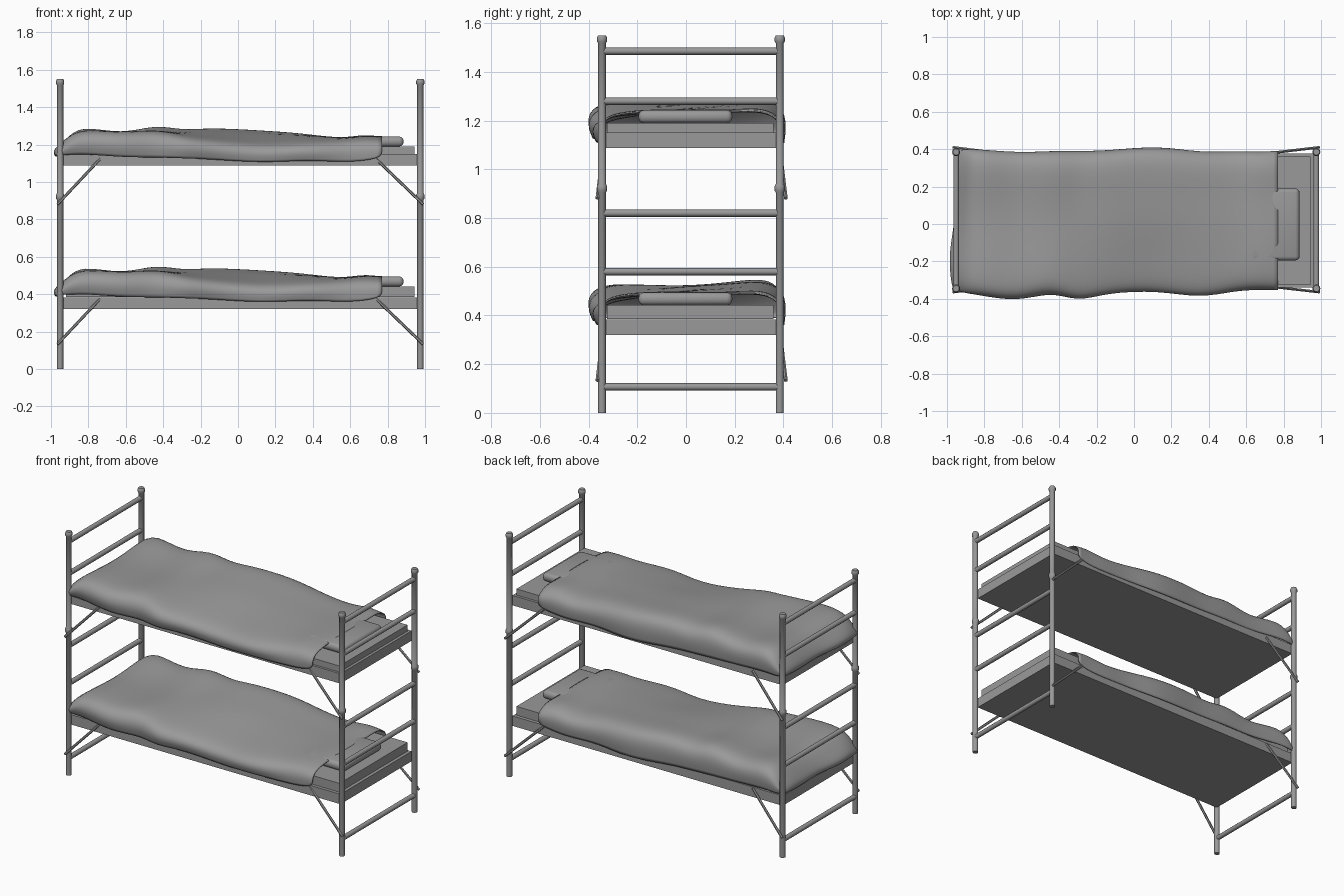
import bpy, bmesh, math, random
from mathutils import Vector

if "Cube" in bpy.data.objects:
    bpy.data.objects.remove(bpy.data.objects["Cube"], do_unlink=True)

grey = bpy.data.materials.new("plain grey")
grey.use_nodes = True
shade = (0.32, 0.32, 0.32, 1)
grey.diffuse_color = shade
grey.node_tree.nodes["Principled BSDF"].inputs["Base Color"].default_value = shade

LEFT, RIGHT, FRONT, BACK = -0.951, 0.975, -0.345, 0.385
MIDDLE = (FRONT + BACK) / 2


def finish(name, bm, smooth=False):
    mesh = bpy.data.meshes.new(name)
    bm.to_mesh(mesh)
    bm.free()
    obj = bpy.data.objects.new(name, mesh)
    bpy.context.collection.objects.link(obj)
    mesh.materials.append(grey)
    if smooth:
        bpy.ops.object.select_all(action="DESELECT")
        obj.select_set(True)
        bpy.context.view_layer.objects.active = obj
        bpy.ops.object.shade_smooth_by_angle(angle=math.radians(50))
    return obj


def box(name, x, y, z, bevel=0, segments=1):
    bm = bmesh.new()
    bmesh.ops.create_cube(bm, size=1)
    for v in bm.verts:
        for i, (low, high) in enumerate((x, y, z)):
            v.co[i] = low if v.co[i] < 0 else high
    if bevel:
        bmesh.ops.bevel(bm, geom=bm.edges[:], offset=bevel, segments=segments,
                        profile=0.5, affect="EDGES")
    return finish(name, bm, bevel > 0)


def tube(name, start, end, radius, sides=10):
    start, end = Vector(start), Vector(end)
    bm = bmesh.new()
    bmesh.ops.create_cone(bm, cap_ends=True, segments=sides, radius1=radius,
                          radius2=radius, depth=(end - start).length)
    turn = (end - start).to_track_quat("Z", "Y")
    for v in bm.verts:
        v.co = turn @ v.co + (start + end) / 2
    return finish(name, bm, True)


def lathe(name, x, y, profile, sides=10):
    bm = bmesh.new()
    rings = [[bm.verts.new((x + r * math.cos(math.tau * i / sides),
                            y + r * math.sin(math.tau * i / sides), z))
              for i in range(sides)] for r, z in profile]
    for a, b in zip(rings, rings[1:]):
        for i in range(sides):
            j = (i + 1) % sides
            bm.faces.new((a[i], a[j], b[j], b[i]))
    bm.faces.new(rings[0][::-1])
    bm.faces.new(rings[-1])
    return finish(name, bm, True)


# Posts with a collar at the stacking joint and a faceted cap
post_profile = [(0.017, 0), (0.017, 0.905), (0.022, 0.912), (0.022, 0.932),
                (0.017, 0.94), (0.017, 1.518), (0.022, 1.525),
                (0.022, 1.54), (0.017, 1.55)]
for end, x in (("foot", LEFT), ("head", RIGHT)):
    for side, y in (("right", FRONT), ("left", BACK)):
        lathe(f"{end}_{side}_post", x, y, post_profile)
    # Ladder rails across each end
    for z in (0.107, 0.58, 0.82, 1.28, 1.485):
        tube(f"{end}_rail", (x, FRONT, z), (x, BACK, z), 0.015)

# Blanket stations from foot to head, heights relative to the bedding base:
# x, front edge y, back edge y, hem z, front top z, middle top z, back top z
STATIONS = [
    (-0.975, -0.34, 0.38, 0.08, 0.09, 0.09, 0.09),
    (-0.92, -0.37, 0.40, 0.07, 0.16, 0.15, 0.16),
    (-0.84, -0.38, 0.40, 0.08, 0.21, 0.20, 0.235),
    (-0.62, -0.42, 0.38, 0.06, 0.185, 0.18, 0.18),
    (-0.44, -0.36, 0.39, 0.06, 0.20, 0.20, 0.24),
    (-0.30, -0.42, 0.39, 0.055, 0.17, 0.19, 0.195),
    (-0.15, -0.37, 0.39, 0.05, 0.155, 0.20, 0.22),
    (0.13, -0.355, 0.42, 0.03, 0.125, 0.18, 0.20),
    (0.35, -0.40, 0.38, 0.045, 0.14, 0.18, 0.18),
    (0.55, -0.355, 0.39, 0.035, 0.145, 0.165, 0.155),
    (0.67, -0.35, 0.385, 0.04, 0.16, 0.18, 0.18),
    (0.77, -0.35, 0.39, 0.06, 0.155, 0.175, 0.16)]
# Ragged line of the foot hem, from front to back
FOOT_SHIFT = [0, 0, -0.01, -0.02, -0.025, 0.01, 0, 0, 0.015, 0.02, 0.02]


def blanket(name, base):
    random.seed(4)
    bm = bmesh.new()
    rows = []
    for k, (x, yf, yb, hem, zf, zm, zb) in enumerate(STATIONS):
        section = [(min(yf + 0.02, -0.35), hem), (yf - 0.005, hem + (zf - hem) * 0.45),
                   (yf + 0.015, zf - 0.015), (yf + 0.08, zf + 0.01),
                   (-0.14, (zf + zm) / 2 + 0.005), (MIDDLE, zm), (0.17, (zm + zb) / 2),
                   (yb - 0.08, zb + 0.01), (yb - 0.01, zb - 0.02),
                   (yb + 0.005, hem + (zb - hem) * 0.45), (yb - 0.005, hem)]
        row = []
        for i, (y, z) in enumerate(section):
            z += random.uniform(-0.006, 0.006) if 2 < i < 8 and k > 0 else 0
            shift = FOOT_SHIFT[i] if k == 0 else 0
            row.append(bm.verts.new((x + shift, y, base + z)))
        rows.append(row)
    for a, b in zip(rows, rows[1:]):
        for i in range(len(a) - 1):
            bm.faces.new((a[i], b[i], b[i + 1], a[i + 1]))
    # Tuck the foot end down onto the frame
    hem_row = [bm.verts.new((v.co.x + 0.02, v.co.y, base + 0.065)) for v in rows[0][1:-1]]
    hem_row = [rows[0][0]] + hem_row + [rows[0][-1]]
    for i in range(len(hem_row) - 1):
        corners = [hem_row[i], rows[0][i], rows[0][i + 1], hem_row[i + 1]]
        bm.faces.new(list(dict.fromkeys(corners)))
    obj = finish(name, bm)
    for p in obj.data.polygons:
        p.use_smooth = True
    soft = obj.modifiers.new("soft folds", "SUBSURF")
    soft.levels = soft.render_levels = 2
    thick = obj.modifiers.new("cloth thickness", "SOLIDIFY")
    thick.thickness = 0.006
    thick.offset = -1


# Two bunks: the frame height, then the height the bedding is measured from
for level, base, bed in (("lower", 0.32, 0.32), ("upper", 1.088, 1.068)):
    box(f"{level}_bed_frame", (-0.945, 0.96), (FRONT + 0.005, BACK - 0.008),
        (base, base + 0.063))
    box(f"{level}_mattress", (-0.92, 0.943), (-0.325, 0.36), (bed + 0.066, bed + 0.122))
    box(f"{level}_pillow", (0.62, 0.885), (-0.195, 0.19),
        (bed + 0.122, bed + 0.175), 0.022, 3)
    blanket(f"{level}_blanket", bed + 0.004)
    # Diagonal braces from the frame sides out to the posts
    for x_in, x_out in ((-0.735, -0.965), (0.735, 0.99)):
        for y_in, y_out in ((-0.335, -0.364), (0.38, 0.41)):
            tube(f"{level}_brace", (x_in, y_in, bed + 0.058),
                 (x_out, y_out, bed - 0.187), 0.008, 6)
